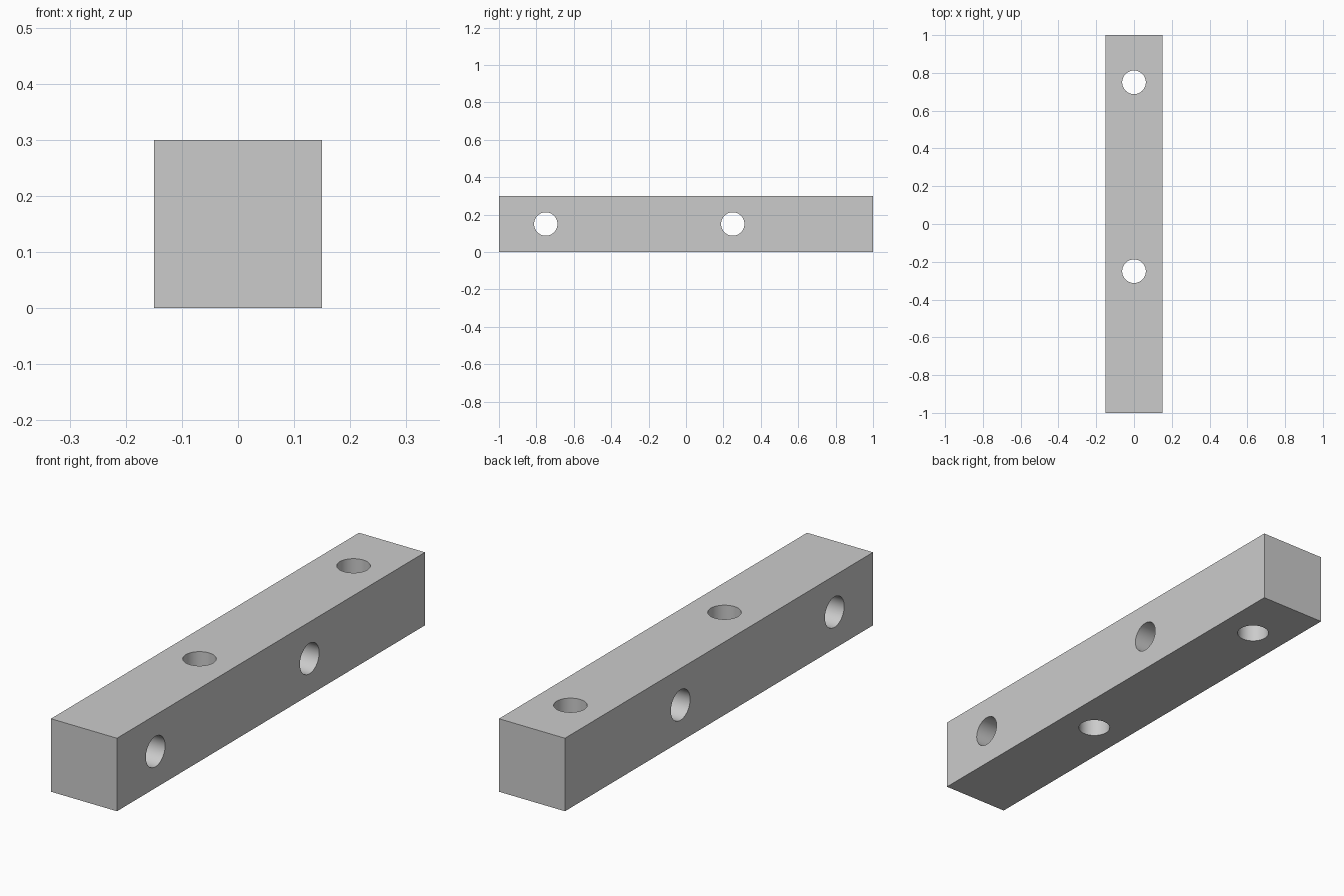
import bpy
import math

if "Cube" in bpy.data.objects:
    bpy.data.objects.remove(bpy.data.objects["Cube"])

WIDTH, LENGTH, HOLE_R = 0.3, 2.0, 0.0625
MID = WIDTH / 2

# Square beam
bpy.ops.mesh.primitive_cube_add(size=1, location=(0, 0, MID))
beam = bpy.context.object
beam.name = "drilled_beam"
beam.scale = (WIDTH, LENGTH, WIDTH)
bpy.ops.object.transform_apply(location=True, rotation=False, scale=True)


def drill(y, rotation):
    """Cut a round through hole centred on the beam at position y."""
    bpy.ops.mesh.primitive_cylinder_add(
        vertices=64, radius=HOLE_R, depth=WIDTH * 2,
        location=(0, y, MID), rotation=rotation)
    cutter = bpy.context.object
    cutter.name = "hole_cutter"
    cutter.hide_render = True
    bpy.context.view_layer.objects.active = beam
    mod = beam.modifiers.new("hole", 'BOOLEAN')
    mod.operation = 'DIFFERENCE'
    mod.solver = 'EXACT'
    mod.object = cutter
    bpy.ops.object.modifier_apply(modifier=mod.name)
    bpy.data.objects.remove(cutter, do_unlink=True)


# Vertical holes and sideways holes alternate along the beam
for y in (-0.25, 0.75):
    drill(y, (0, 0, 0))
for y in (-0.75, 0.25):
    drill(y, (0, math.pi / 2, 0))

# Smooth hole walls, sharp rims and edges
bpy.ops.object.select_all(action='DESELECT')
beam.select_set(True)
bpy.context.view_layer.objects.active = beam
bpy.ops.object.shade_smooth_by_angle(angle=math.radians(30))
